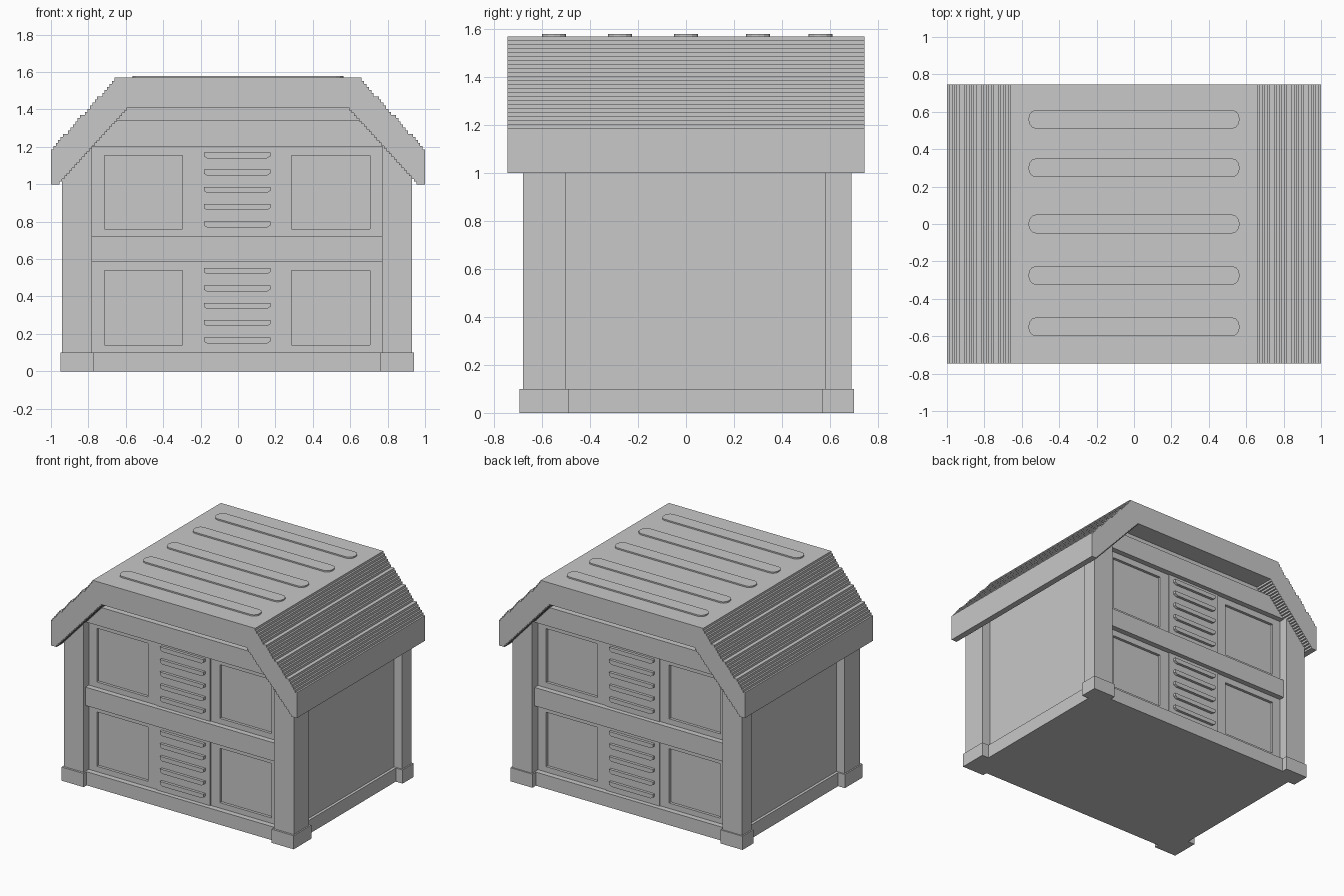
import bpy, bmesh, math

cube = bpy.data.objects.get("Cube")
if cube:
    bpy.data.objects.remove(cube, do_unlink=True)

grey = bpy.data.materials.new("plain_grey")
grey.use_nodes = True
COLOUR = (0.58, 0.58, 0.58, 1)
grey.diffuse_color = COLOUR
grey.node_tree.nodes["Principled BSDF"].inputs["Base Color"].default_value = COLOUR

CX = -0.005          # centre line of the body
RIB_Y = (-0.55, -0.275, 0, 0.30, 0.56)


def finish(name, bm):
    bmesh.ops.recalc_face_normals(bm, faces=bm.faces)
    mesh = bpy.data.meshes.new(name)
    bm.to_mesh(mesh)
    bm.free()
    mesh.materials.append(grey)
    obj = bpy.data.objects.new(name, mesh)
    bpy.context.collection.objects.link(obj)
    return obj


def add_prism(bm, points, a, b, axis="y"):
    """Extrude an outline from a to b along y (outline in xz) or z (outline in xy)."""
    place = (lambda p, t: (p[0], t, p[1])) if axis == "y" else (lambda p, t: (p[0], p[1], t))
    ends = [[bm.verts.new(place(p, t)) for p in points] for t in (a, b)]
    bm.faces.new(ends[0])
    bm.faces.new(ends[1])
    n = len(points)
    for i in range(n):
        j = (i + 1) % n
        bm.faces.new((ends[0][i], ends[0][j], ends[1][j], ends[1][i]))


def add_box(bm, x0, x1, y0, y1, z0, z1):
    add_prism(bm, [(x0, z0), (x1, z0), (x1, z1), (x0, z1)], y0, y1)


def box(name, *bounds):
    bm = bmesh.new()
    add_box(bm, *bounds)
    return finish(name, bm)


def prism(name, points, a, b, axis="y"):
    bm = bmesh.new()
    add_prism(bm, points, a, b, axis)
    return finish(name, bm)


def mirrored(half, cx=0):
    """Complete an outline from its right half, listed from bottom to top."""
    return [(cx + x, z) for x, z in half] + [(cx - x, z) for x, z in reversed(half)]


def stairs(start, end, count):
    """Small steps up and inward from start to end."""
    points, (x, z) = [start], start
    dx, dz = (end[0] - x) / count, (end[1] - z) / count
    for i in range(count):
        z += dz
        points.append((x, z))
        x += dx
        points.append((x, z))
    return points


# Roof shell: stepped planks outside, stepped underside
outer = [(1.0, 1.0)]
px, pz = 1.0, 1.17
for plank in range(4):
    outer += stairs((px, pz), (px - 0.077, pz + 0.1), 6)
    px, pz = px - 0.0915, pz + 0.1
inner = stairs((0.955, 1.0), (0.58, 1.41), 28)
right_half = list(reversed(inner)) + outer
left_half = [(-x, z) for x, z in reversed(right_half)]
prism("roof", right_half + left_half, -0.745, 0.745)

# Rounded ribs across the flat top
for i, y in enumerate(RIB_Y):
    outline = []
    for side in (1, -1):
        for k in range(7):
            t = math.radians(-90 + 30 * k)
            outline.append((side * (0.525 + 0.04 * math.cos(t)), y + side * 0.05 * math.sin(t)))
    prism(f"roof_rib_{i + 1}", outline, 1.56, 1.58, "z")

# Body and sill
prism("body", mirrored([(0.87, 0.02), (0.87, 1.2), (0.6, 1.48)], CX), -0.6, 0.6)
box("base_sill", CX - 0.89, CX + 0.89, -0.66, 0.66, 0, 0.1)

# Corner posts and feet
for side, label in ((-1, "right"), (1, "left")):
    post = [(CX + side * x, z) for x, z in ((0.775, 0.05), (0.935, 0.05), (0.935, 1.1), (0.775, 1.27))]
    xs = sorted((CX + side * 0.765, CX + side * 0.945))
    prism(f"front_{label}_post", post, -0.68, -0.5)
    prism(f"back_{label}_post", post, 0.58, 0.69)
    box(f"front_{label}_foot", *xs, -0.695, -0.49, 0, 0.1)
    box(f"back_{label}_foot", *xs, 0.57, 0.7, 0, 0.1)

# Front and back walls share one layout
for s, end in ((-1, "front"), (1, "back")):
    box(f"{end}_middle_band", CX - 0.7775, CX + 0.7775, s * 0.58, s * 0.66, 0.585, 0.72)
    prism(f"{end}_top_beam", mirrored([(0.79, 1.2), (0.68, 1.34)], CX), s * 0.58, s * 0.66)

    for storey, z0, z1 in (("lower", 0.1, 0.585), ("upper", 0.72, 1.2)):
        w0, w1 = z0 + 0.04, z1 - 0.045
        # Window frames around recessed panels
        for side, label in ((-1, "right"), (1, "left")):
            bm = bmesh.new()
            for a, b, low, high in ((0.21, 0.292, z0, z1), (0.71, 0.7775, z0, z1),
                                    (0.292, 0.71, z0, w0), (0.292, 0.71, w1, z1)):
                xs = sorted((CX + side * a, CX + side * b))
                add_box(bm, *xs, s * 0.59, s * 0.62, low, high)
            finish(f"{end}_{storey}_{label}_window_frame", bm)

        # Centre panel with louvres
        box(f"{end}_{storey}_vent_panel", CX - 0.2175, CX + 0.2175, s * 0.59, s * 0.627, z0, z1)
        bm = bmesh.new()
        for k in range(5):
            z = z0 + 0.065 + 0.0925 * k
            slat = mirrored([(0.16, z - 0.016), (0.178, z - 0.005), (0.178, z + 0.016)], CX)
            add_prism(bm, slat, s * 0.61, s * 0.647)
        finish(f"{end}_{storey}_louvres", bm)
